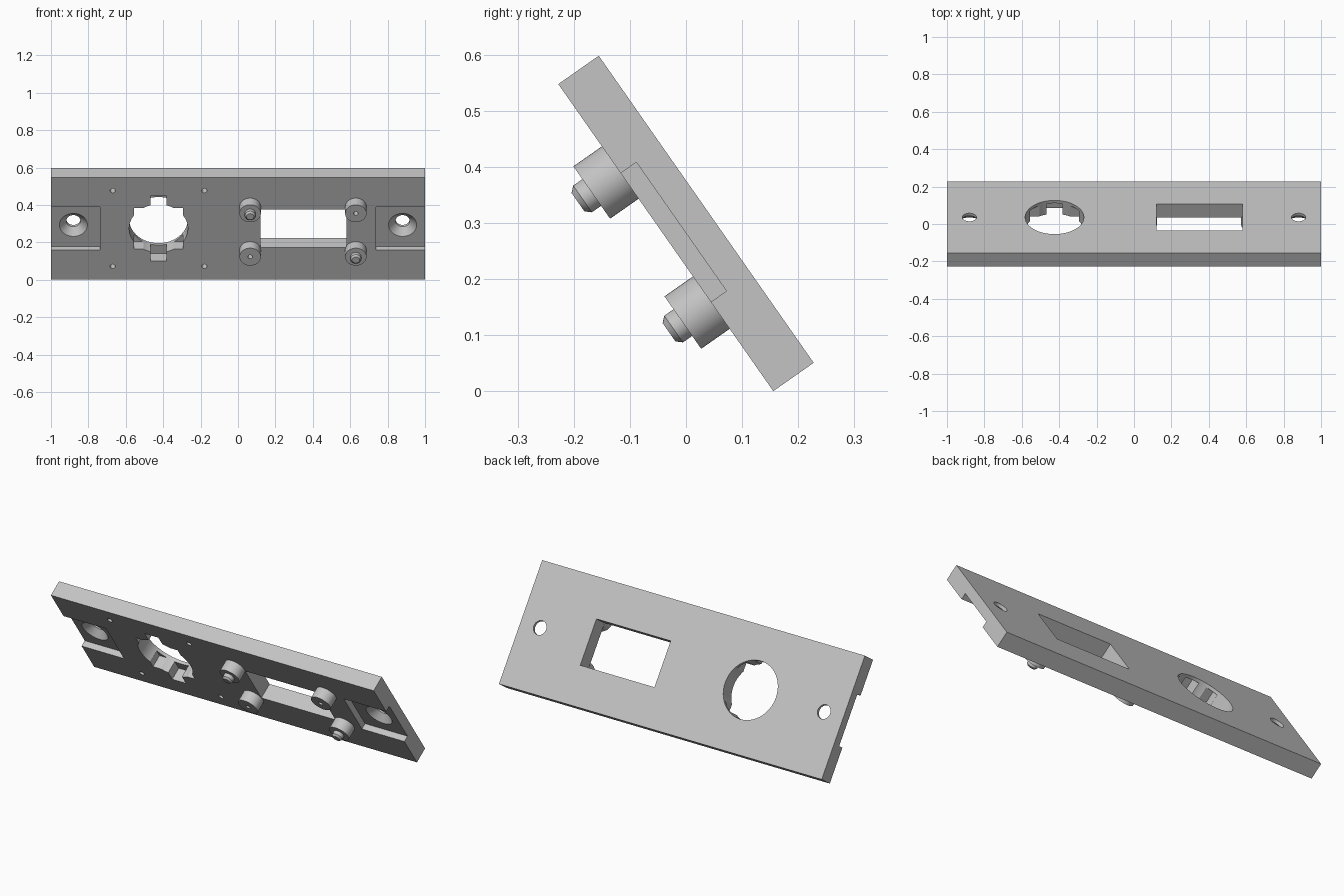
import bpy, bmesh, math
from mathutils import Matrix

cube = bpy.data.objects.get("Cube")
if cube:
    bpy.data.objects.remove(cube)

grey = bpy.data.materials.new("plain_grey")
grey.use_nodes = True
colour = (0.55, 0.55, 0.55, 1)
grey.diffuse_color = colour
grey.node_tree.nodes["Principled BSDF"].inputs["Base Color"].default_value = colour

# Panel layout is flat: x across, y up the slope, z out of the front face
LENGTH, HEIGHT, THICK = 2.0, 0.668, 0.088
FRONT, BACK = THICK / 2, -THICK / 2
SLOPE = Matrix.Translation((0, 0, 0.299)) @ Matrix.Rotation(math.radians(125), 4, "X")


def make_object(name, bm):
    bmesh.ops.recalc_face_normals(bm, faces=bm.faces)
    mesh = bpy.data.meshes.new(name)
    bm.to_mesh(mesh)
    bm.free()
    mesh.materials.append(grey)
    obj = bpy.data.objects.new(name, mesh)
    bpy.context.collection.objects.link(obj)
    return obj


def box(name, x0, x1, y0, y1, z0, z1):
    bm = bmesh.new()
    bmesh.ops.create_cube(bm, size=1)
    bmesh.ops.scale(bm, vec=(x1 - x0, y1 - y0, z1 - z0), verts=bm.verts)
    bmesh.ops.translate(bm, vec=((x0 + x1) / 2, (y0 + y1) / 2, (z0 + z1) / 2), verts=bm.verts)
    return make_object(name, bm)


def lathe(name, x, y, profile, sides=48):
    """Closed solid turned from (radius, z) steps, listed from back to front."""
    bm = bmesh.new()
    rings = []
    for r, z in profile:
        angles = [math.tau * i / sides for i in range(sides)]
        rings.append([bm.verts.new((x + r * math.cos(a), y + r * math.sin(a), z)) for a in angles])
    for low, high in zip(rings, rings[1:]):
        for i in range(sides):
            j = (i + 1) % sides
            bm.faces.new((low[i], low[j], high[j], high[i]))
    bm.faces.new(rings[0])
    bm.faces.new(rings[-1])
    return make_object(name, bm)


def cut(target, cutter):
    mod = target.modifiers.new("cut", "BOOLEAN")
    mod.operation = "DIFFERENCE"
    mod.solver = "EXACT"
    mod.object = cutter
    bpy.context.view_layer.objects.active = target
    bpy.ops.object.modifier_apply(modifier=mod.name)
    bpy.data.objects.remove(cutter)


def finish(obj):
    obj.data.transform(SLOPE)
    bpy.ops.object.select_all(action="DESELECT")
    obj.select_set(True)
    bpy.context.view_layer.objects.active = obj
    bpy.ops.object.shade_smooth_by_angle(angle=math.radians(30))


panel = box("panel", -LENGTH / 2, LENGTH / 2, -HEIGHT / 2, HEIGHT / 2, BACK, FRONT)

# End recesses with countersunk screw holes
floor = FRONT - 0.034
for side in (-1, 1):
    x0, x1 = sorted((side * 0.737, side * 1.1))
    cut(panel, box("recess_cutter", x0, x1, -0.14, 0.14, floor, 0.2))
    cut(panel, lathe("screw_cutter", side * 0.88, 0, [
        (0.038, -0.1), (0.038, floor - 0.037), (0.075, floor), (0.075, 0.1)]))

# Round opening with a keyed pocket behind a thin back lip
HOLE_X, pocket = -0.425, FRONT - 0.07
cut(panel, lathe("round_cutter", HOLE_X, 0, [(0.157, -0.1), (0.157, 0.1)], 64))
for half_w, half_h in ((0.13, 0.134), (0.0425, 0.213)):
    cut(panel, box("key_cutter", HOLE_X - half_w, HOLE_X + half_w, -half_h, half_h, pocket, 0.1))

# Pilot holes around the round opening
for sx in (-1, 1):
    for sy in (-1, 1):
        cut(panel, lathe("pilot_cutter", HOLE_X + sx * 0.245, sy * 0.247,
                         [(0.014, FRONT - 0.05), (0.014, 0.1)], 24))

# Rectangular window
cut(panel, box("window_cutter", 0.12, 0.58, -0.125, 0.125, -0.1, 0.1))
finish(panel)

# Standoff posts: one diagonal pair has pins, the other has screw holes
post_top = FRONT + 0.062
for x, across in ((0.065, "right"), (0.63, "left")):
    for y, level in ((0.1415, "upper"), (-0.1415, "lower")):
        has_pin = (across == "right") == (level == "upper")
        profile = [(0.057, FRONT - 0.001), (0.057, post_top)]
        if has_pin:
            profile += [(0.029, post_top), (0.029, post_top + 0.02), (0.02, post_top + 0.03)]
        post = lathe(f"{level}_{across}_post", x, y, profile)
        if not has_pin:
            cut(post, lathe("post_cutter", x, y, [(0.012, FRONT + 0.01), (0.012, 0.2)], 24))
        finish(post)
